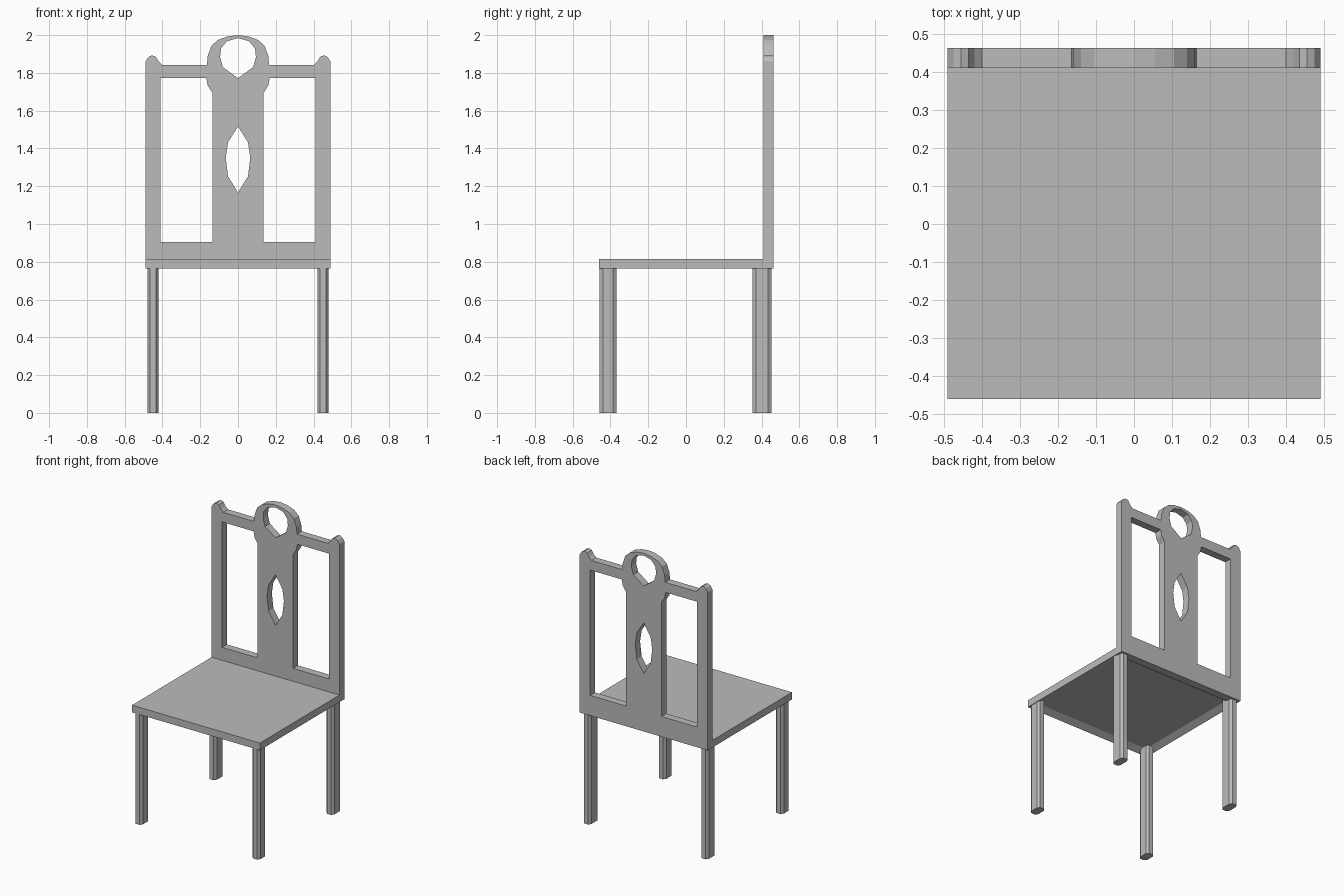
import bpy
import bmesh

cube = bpy.data.objects.get("Cube")
if cube:
    bpy.data.objects.remove(cube, do_unlink=True)

grey = bpy.data.materials.new("plain grey")
grey.use_nodes = True
COLOUR = (0.5, 0.5, 0.5, 1)
grey.diffuse_color = COLOUR
grey.node_tree.nodes["Principled BSDF"].inputs["Base Color"].default_value = COLOUR

SEAT_BOTTOM, SEAT_TOP = 0.765, 0.815
BACK_FRONT, BACK_REAR = 0.41, 0.463


def add_mesh(name, bm):
    bmesh.ops.recalc_face_normals(bm, faces=bm.faces)
    mesh = bpy.data.meshes.new(name)
    bm.to_mesh(mesh)
    bm.free()
    mesh.materials.append(grey)
    obj = bpy.data.objects.new(name, mesh)
    bpy.context.collection.objects.link(obj)
    return obj


def prism(name, outline, bottom, top):
    """Upright solid over an xy outline."""
    bm = bmesh.new()
    base = bm.faces.new([bm.verts.new((x, y, bottom)) for x, y in outline])
    ext = bmesh.ops.extrude_face_region(bm, geom=[base])
    verts = [g for g in ext["geom"] if isinstance(g, bmesh.types.BMVert)]
    bmesh.ops.translate(bm, verts=verts, vec=(0, 0, top - bottom))
    return add_mesh(name, bm)


def mirrored(half):
    """Close a right-hand half profile across x = 0."""
    return half + [(-x, z) for x, z in reversed(half) if x > 0]


# Seat slab with a shallow recess underneath
seat = prism("seat", [(-0.49, -0.46), (0.49, -0.46), (0.49, BACK_FRONT), (-0.49, BACK_FRONT)],
             SEAT_BOTTOM, SEAT_TOP)
bm = bmesh.new()
bm.from_mesh(seat.data)
under = min(bm.faces, key=lambda f: f.calc_center_median().z)
bmesh.ops.inset_region(bm, faces=[under], thickness=0.06)
bmesh.ops.translate(bm, verts=under.verts, vec=(0, 0, 0.025))
bm.to_mesh(seat.data)
bm.free()

# Chair back: one flat cut-out panel with finials, arch and openings
outer = mirrored([
    (0.49, SEAT_BOTTOM), (0.49, 1.86), (0.475, 1.883), (0.455, 1.893), (0.435, 1.885),
    (0.42, 1.86), (0.4, 1.842), (0.165, 1.842), (0.16, 1.89), (0.14, 1.945),
    (0.105, 1.975), (0.055, 1.993), (0, 2.0)])
arch_hole = mirrored([(0, 1.772), (0.08, 1.83), (0.095, 1.883), (0.09, 1.93),
                      (0.058, 1.968), (0, 1.984)])
splat_hole = mirrored([(0, 1.167), (0.053, 1.252), (0.065, 1.353), (0.053, 1.432), (0, 1.517)])
window = [(0.41, 0.905), (0.41, 1.773), (0.168, 1.773), (0.16, 1.732), (0.136, 1.695),
          (0.136, 0.905)]
other_window = [(-x, z) for x, z in window]

curve = bpy.data.curves.new("chair_back", "CURVE")
curve.dimensions = "2D"
curve.fill_mode = "BOTH"
curve.extrude = (BACK_REAR - BACK_FRONT) / 2
for loop in (outer, arch_hole, splat_hole, window, other_window):
    spline = curve.splines.new("POLY")
    spline.points.add(len(loop) - 1)
    for point, (x, z) in zip(spline.points, loop):
        point.co = (x, z, 0, 1)
    spline.use_cyclic_u = True
curve.materials.append(grey)
back = bpy.data.objects.new("chair_back", curve)
bpy.context.collection.objects.link(back)
back.rotation_euler.x = 1.5707963
back.location.y = (BACK_FRONT + BACK_REAR) / 2
bpy.ops.object.select_all(action="DESELECT")
back.select_set(True)
bpy.context.view_layer.objects.active = back
bpy.ops.object.convert(target="MESH")
bpy.ops.object.shade_flat()

# Four legs with chamfered corners
for end, y, deep in (("front", -0.413, 0.045), ("rear", 0.402, 0.05)):
    for side, sign in (("left", 1), ("right", -1)):
        wide, cut_x, cut_y = 0.029, 0.013, 0.018
        quarter = [(wide, deep - cut_y), (wide - cut_x, deep)]
        half = quarter + [(-x, v) for x, v in reversed(quarter)]
        ring = half + [(-x, -v) for x, v in half]
        prism(f"{end}_{side}_leg", [(sign * 0.45 + x, y + v) for x, v in ring],
              0, SEAT_BOTTOM + 0.03)
